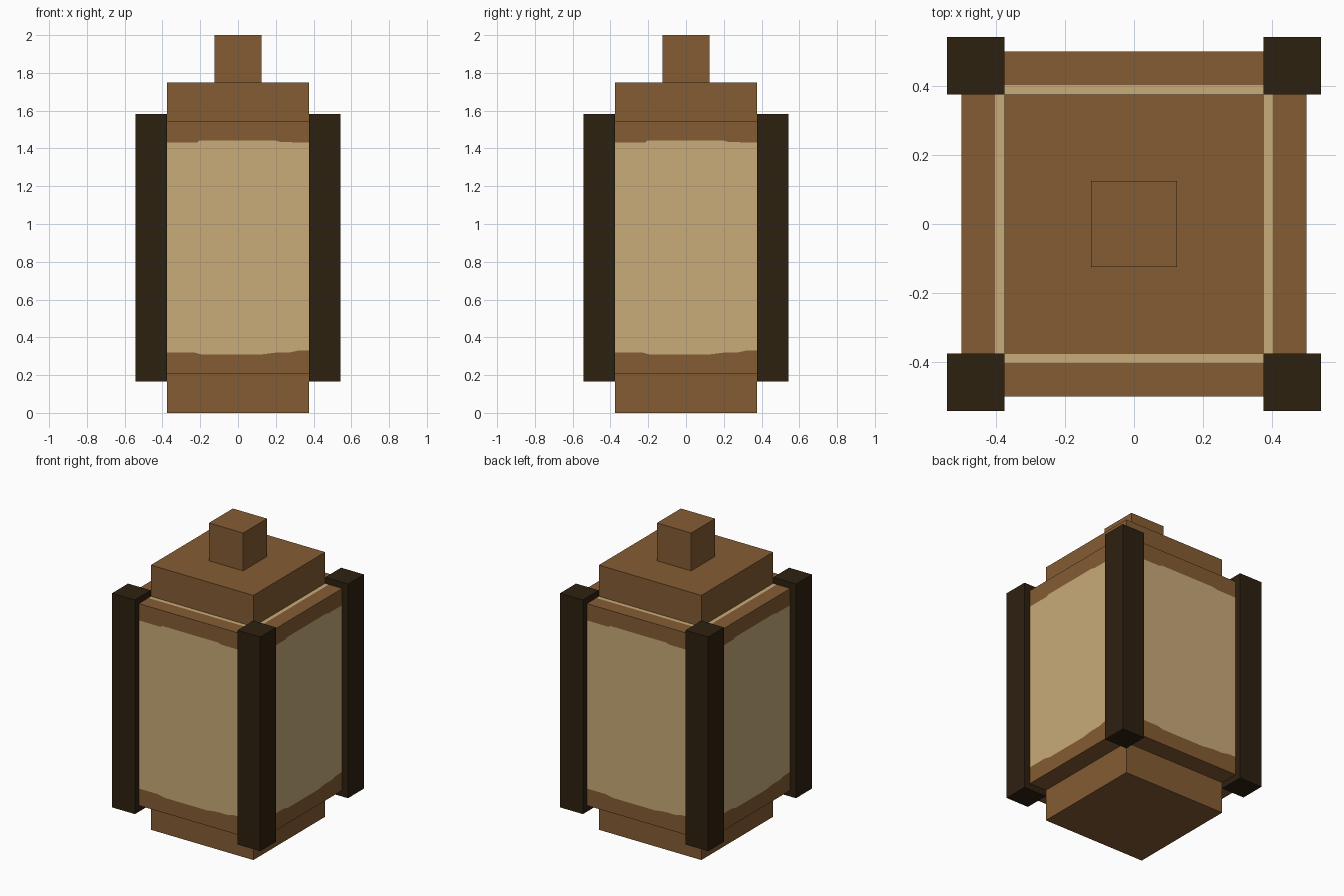
import bpy, bmesh, math
from mathutils import Matrix

if "Cube" in bpy.data.objects:
    bpy.data.objects.remove(bpy.data.objects["Cube"])


def material(name, rgb):
    m = bpy.data.materials.new(name)
    m.diffuse_color = (*rgb, 1)
    m.use_nodes = True
    m.node_tree.nodes["Principled BSDF"].inputs["Base Color"].default_value = m.diffuse_color
    return m


BROWN = material("brown wood", (0.235, 0.107, 0.033))
CREAM = material("cream paper", (0.578, 0.407, 0.188))
DARK = material("dark wood", (0.027, 0.015, 0.005))


def finish(name, bm, mats):
    mesh = bpy.data.meshes.new(name)
    bm.to_mesh(mesh)
    bm.free()
    for m in mats:
        mesh.materials.append(m)
    ob = bpy.data.objects.new(name, mesh)
    bpy.context.collection.objects.link(ob)
    return ob


def box(name, x0, x1, y0, y1, z0, z1, mat):
    bm = bmesh.new()
    size = Matrix.Diagonal((x1 - x0, y1 - y0, z1 - z0, 1))
    centre = Matrix.Translation(((x0 + x1) / 2, (y0 + y1) / 2, (z0 + z1) / 2))
    bmesh.ops.create_cube(bm, size=1, matrix=centre @ size)
    return finish(name, bm, [mat])


# Body: four walls, each cut into brown, paper and brown by wavy lines
LOW, HIGH, HALF = 0.208, 1.543, 0.5
lower = [(-HALF, 0.32), (-0.235, 0.32), (-0.19, 0.309), (0.12, 0.309),
         (0.2, 0.319), (0.27, 0.319), (0.32, 0.33), (HALF, 0.33)]
upper = [(-HALF, 1.432), (-0.215, 1.432), (-0.205, 1.441), (0.2, 1.441),
         (0.23, 1.433), (HALF, 1.432)]
bottom = [(-HALF, LOW), (HALF, LOW)]
top = [(-HALF, HIGH), (HALF, HIGH)]

bm = bmesh.new()
for i in range(4):
    turn = Matrix.Rotation(i * math.pi / 2, 3, 'Z')

    def face(points, index):
        f = bm.faces.new([bm.verts.new(turn @ Matrix.Identity(3) @ p) for p in points])
        f.material_index = index

    from mathutils import Vector
    for a, b, index in ((bottom, lower, 0), (lower, upper, 1), (upper, top, 0)):
        face([Vector((x, -HALF, z)) for x, z in a + b[::-1]], index)
    # Top: brown rim around a paper lining
    r = 0.402
    face([Vector(p) for p in ((-HALF, -HALF, HIGH), (HALF, -HALF, HIGH),
                              (r, -r, HIGH), (-r, -r, HIGH))], 0)
    face([Vector(p) for p in ((-r, -r, HIGH), (r, -r, HIGH), (0, 0, HIGH))], 1)
    # Underside
    face([Vector(p) for p in ((HALF, -HALF, LOW), (-HALF, -HALF, LOW), (0, 0, LOW))], 0)
bmesh.ops.remove_doubles(bm, verts=bm.verts, dist=1e-5)
finish("lantern_body", bm, [BROWN, CREAM])

# Base, cap and knob
for name, h, z0, z1 in (("base", 0.375, 0, LOW), ("cap", 0.375, HIGH, 1.75),
                        ("knob", 0.125, 1.75, 2.0)):
    box(name, -h, h, -h, h, z0, z1, BROWN)

# Corner posts
A, B = 0.375, 0.542
for sx in (-1, 1):
    for sy in (-1, 1):
        x0, x1 = sorted((sx * A, sx * B))
        y0, y1 = sorted((sy * A, sy * B))
        box("corner_post", x0, x1, y0, y1, 0.167, 1.583, DARK)
